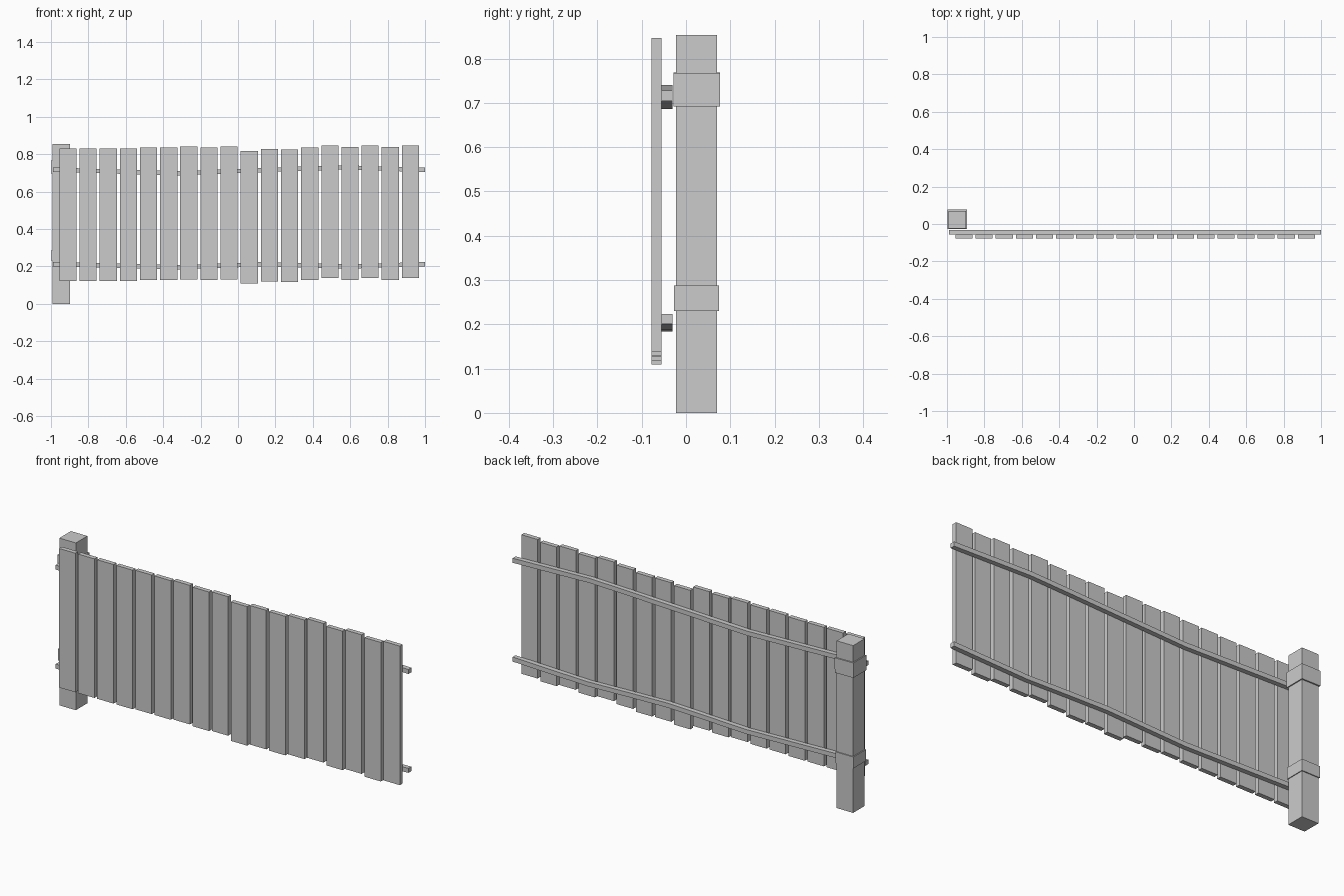
import bpy, bmesh
from math import radians

if "Cube" in bpy.data.objects:
    bpy.data.objects.remove(bpy.data.objects["Cube"])


def box(name, x, y, z, tilt=0.0):
    """Box from (min, max) ranges, optionally tilted about y."""
    bm = bmesh.new()
    bmesh.ops.create_cube(bm, size=1)
    bmesh.ops.scale(bm, vec=(x[1] - x[0], y[1] - y[0], z[1] - z[0]), verts=bm.verts)
    mesh = bpy.data.meshes.new(name)
    bm.to_mesh(mesh)
    bm.free()
    ob = bpy.data.objects.new(name, mesh)
    ob.location = [(r[0] + r[1]) / 2 for r in (x, y, z)]
    ob.rotation_euler.y = radians(tilt)
    bpy.context.collection.objects.link(ob)
    return ob


def rail(name, path, y0=-0.055, y1=-0.031, half=0.0115):
    """Rectangular bar following (x, z) points."""
    bm = bmesh.new()
    rings = [[bm.verts.new((x, y, z + h)) for y, h in
              ((y0, -half), (y1, -half), (y1, half), (y0, half))] for x, z in path]
    for a, b in zip(rings, rings[1:]):
        for i in range(4):
            j = (i + 1) % 4
            bm.faces.new((a[i], a[j], b[j], b[i]))
    bm.faces.new(rings[0])
    bm.faces.new(rings[-1])
    bmesh.ops.recalc_face_normals(bm, faces=bm.faces)
    mesh = bpy.data.meshes.new(name)
    bm.to_mesh(mesh)
    bm.free()
    bpy.context.collection.objects.link(bpy.data.objects.new(name, mesh))


# Post with two collars
box("post", (-0.992, -0.899), (-0.023, 0.07), (0, 0.853))
box("upper_collar", (-0.998, -0.893), (-0.028, 0.077), (0.692, 0.768), 0.6)
box("lower_collar", (-0.997, -0.895), (-0.027, 0.075), (0.23, 0.288))

# Slightly warped rails
rail("upper_rail", [(-0.99, 0.717), (-0.65, 0.707), (-0.32, 0.698), (0.12, 0.714),
                    (0.34, 0.722), (0.56, 0.729), (1.0, 0.716)])
rail("lower_rail", [(-0.99, 0.212), (-0.65, 0.203), (-0.32, 0.195), (0.12, 0.211),
                    (0.34, 0.206), (0.58, 0.199), (1.0, 0.212)])

# Uneven row of boards
bottoms = [.122, .122, .122, .122, .126, .126, .131, .126, .131,
           .109, .119, .117, .127, .138, .128, .138, .128, .138]
for i, z in enumerate(bottoms):
    x = -0.955 + i * 0.1077
    box(f"board_{i + 1}", (x, x + 0.092), (-0.078, -0.055), (z, z + 0.709))
